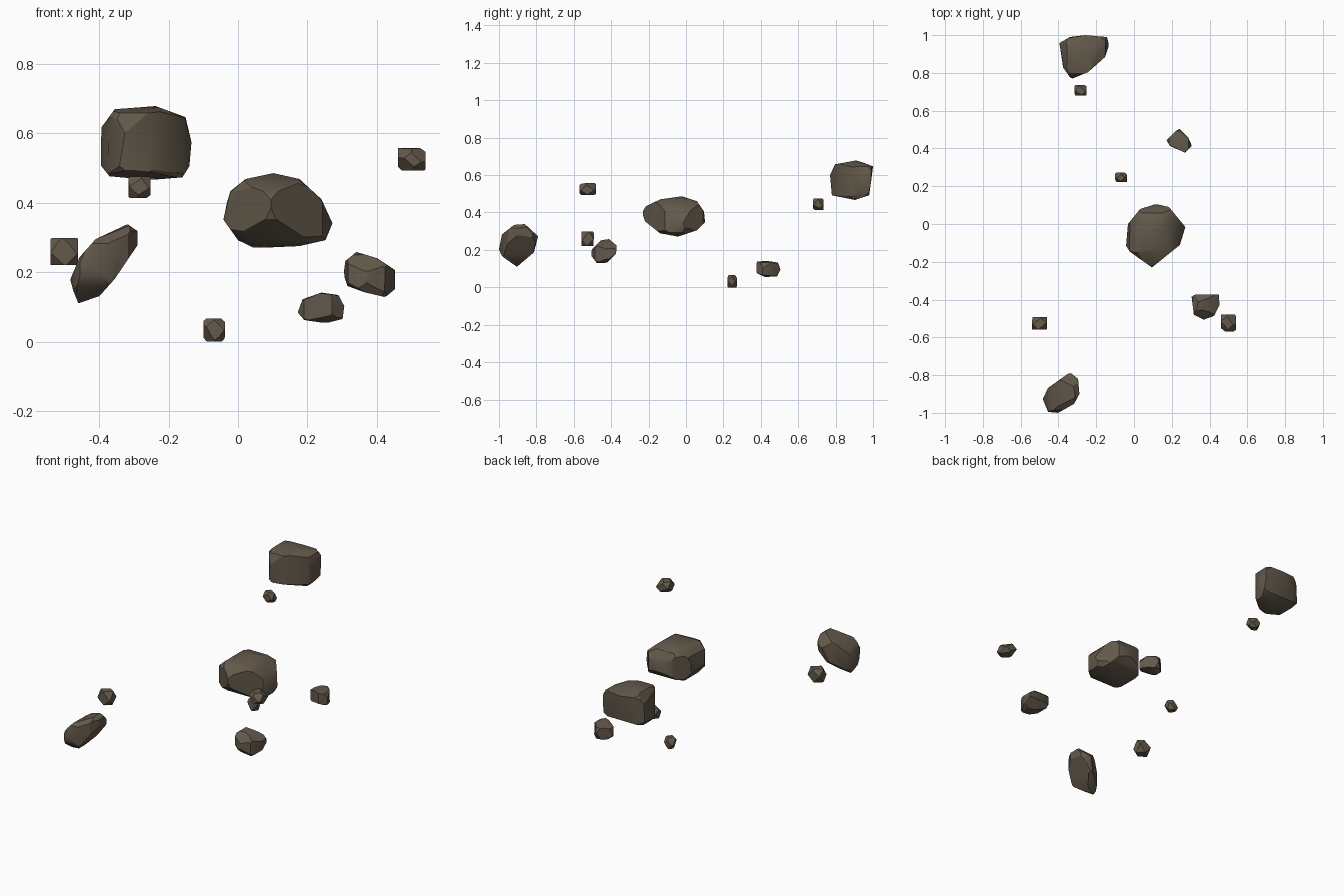
import bpy, bmesh, math, random
from mathutils import Vector

if "Cube" in bpy.data.objects:
    bpy.data.objects.remove(bpy.data.objects["Cube"])

stone = bpy.data.materials.new("brown_stone")
stone.diffuse_color = (0.125, 0.10, 0.07, 1)
stone.use_nodes = True
stone.node_tree.nodes["Principled BSDF"].inputs["Base Color"].default_value = stone.diffuse_color


def slice_off(bm, point, normal):
    """Cut away everything in front of a plane and cap the cut."""
    geom = bm.verts[:] + bm.edges[:] + bm.faces[:]
    cut = bmesh.ops.bisect_plane(bm, geom=geom, plane_co=point, plane_no=normal,
                                 clear_outer=True, dist=1e-5)["geom_cut"]
    edges = [e for e in cut if isinstance(e, bmesh.types.BMEdge) and e.is_boundary]
    if edges:
        bmesh.ops.holes_fill(bm, edges=edges, sides=0)


def block(lo, hi):
    bm = bmesh.new()
    bmesh.ops.create_cube(bm, size=1)
    for v in bm.verts:
        v.co = [(lo[i] + hi[i]) / 2 + v.co[i] * (hi[i] - lo[i]) for i in range(3)]
    return bm


def chip_corners(bm, lo, hi, depth, rng):
    """Knock a facet off each of the eight corners."""
    size = Vector(hi) - Vector(lo)
    mid = (Vector(hi) + Vector(lo)) / 2
    for sx in (-1, 1):
        for sy in (-1, 1):
            for sz in (-1, 1):
                n = Vector([s * rng.uniform(0.7, 1.3) / d for s, d in zip((sx, sy, sz), size)])
                n.normalize()
                far = max((v.co - mid).dot(n) for v in bm.verts)
                slice_off(bm, mid + n * far * (1 - depth * rng.uniform(0.7, 1.3)), n)


def finish(name, bm, merge):
    bmesh.ops.remove_doubles(bm, verts=bm.verts[:], dist=merge)
    hull = bmesh.ops.convex_hull(bm, input=bm.verts[:])
    junk = {g for g in hull["geom_interior"] + hull["geom_unused"]
            if isinstance(g, bmesh.types.BMVert)}
    bmesh.ops.delete(bm, geom=list(junk), context="VERTS")
    bmesh.ops.delete(bm, geom=[f for f in bm.faces if f not in set(hull["geom"])],
                     context="FACES_ONLY")
    bmesh.ops.dissolve_limit(bm, angle_limit=math.radians(4), verts=bm.verts[:],
                             edges=bm.edges[:])
    bmesh.ops.recalc_face_normals(bm, faces=bm.faces[:])
    mesh = bpy.data.meshes.new(name)
    bm.to_mesh(mesh)
    bm.free()
    mesh.materials.append(stone)
    ob = bpy.data.objects.new(name, mesh)
    bpy.context.collection.objects.link(ob)
    bpy.ops.object.select_all(action="DESELECT")
    ob.select_set(True)
    bpy.context.view_layer.objects.active = ob
    bpy.ops.object.shade_smooth_by_angle(angle=math.radians(32))


def carved_rock(name, front, side, top, depth=0.1, seed=1):
    """Carve a block by its front (x,z), side (y,z) and top (x,y) outlines."""
    xs, zs = zip(*front)
    ys = [p[0] for p in side]
    lo, hi = (min(xs), min(ys), min(zs)), (max(xs), max(ys), max(zs))
    bm = block(lo, hi)
    for outline, (a, b) in ((front, (0, 2)), (side, (1, 2)), (top, (0, 1))):
        mid = sum((Vector(p) for p in outline), Vector((0, 0))) / len(outline)
        for p, q in zip(outline, outline[1:] + outline[:1]):
            p, q = Vector(p), Vector(q)
            n = Vector((q.y - p.y, p.x - q.x))
            if n.dot(p - mid) < 0:
                n = -n
            point, normal = Vector((0, 0, 0)), Vector((0, 0, 0))
            point[a], point[b] = p
            normal[a], normal[b] = n
            slice_off(bm, point, normal.normalized())
    chip_corners(bm, lo, hi, depth, random.Random(seed))
    finish(name, bm, 0.05 * max(h - l for l, h in zip(lo, hi)))


def pebble(name, lo, hi, seed):
    bm = block(lo, hi)
    rng = random.Random(seed)
    chip_corners(bm, lo, hi, 0.36, rng)
    chip_corners(bm, lo, hi, 0.08, rng)
    finish(name, bm, 0.004)


# Large boxy rock at the back
carved_rock("back_rock",
    [(-.355, .669), (-.237, .678), (-.151, .646), (-.134, .574), (-.14, .505),
     (-.16, .473), (-.255, .465), (-.37, .476), (-.396, .508), (-.393, .617)],
    [(.77, .60), (.797, .658), (.914, .679), (1, .647), (.99, .567),
     (.979, .492), (.904, .467), (.78, .492)],
    [(-.395, .958), (-.339, .99), (-.26, 1), (-.143, .99), (-.132, .947),
     (-.153, .884), (-.243, .804), (-.333, .767), (-.376, .83)], 0.05, 3)

# Largest rock in the middle
carved_rock("middle_rock",
    [(-.045, .355), (-.022, .433), (.022, .468), (.102, .485), (.177, .468),
     (.24, .41), (.272, .341), (.252, .292), (.177, .275), (.047, .269), (0, .292)],
    [(-.235, .40), (-.214, .433), (-.139, .47), (-.021, .487), (.059, .46),
     (.096, .406), (.102, .348), (.059, .305), (-.043, .271), (-.139, .289), (-.219, .353)],
    [(-.042, -.116), (-.032, 0), (.032, .079), (.116, .106), (.185, .09),
     (.272, -.016), (.243, -.111), (.095, -.23), (-.021, -.148)], 0.07, 5)

# Long slanted rock at the front left
carved_rock("slanted_rock",
    [(-.485, .174), (-.456, .243), (-.41, .295), (-.318, .338), (-.289, .318),
     (-.289, .278), (-.355, .18), (-.399, .131), (-.459, .108)],
    [(-1, .203), (-.984, .283), (-.914, .338), (-.861, .338), (-.791, .273),
     (-.813, .187), (-.904, .11), (-.984, .166)],
    [(-.483, -.926), (-.455, -.868), (-.339, -.785), (-.296, -.82), (-.289, -.90),
     (-.317, -.952), (-.402, -1), (-.455, -.995)], 0.05, 7)

# Medium rocks on the right
carved_rock("front_right_rock",
    [(.304, .194), (.309, .232), (.341, .258), (.401, .24), (.452, .206),
     (.452, .151), (.424, .128), (.364, .142), (.315, .16)],
    [(-.508, .171), (-.503, .203), (-.455, .251), (-.412, .258), (-.372, .225),
     (-.372, .182), (-.422, .132), (-.476, .128)],
    [(.305, -.385), (.333, -.368), (.45, -.365), (.452, -.429), (.423, -.487),
     (.37, -.506), (.317, -.481)], 0.06, 9)
carved_rock("back_right_rock",
    [(.171, .085), (.186, .122), (.24, .141), (.289, .134), (.306, .102),
     (.301, .065), (.252, .053), (.191, .062)],
    [(.371, .096), (.38, .137), (.428, .142), (.492, .132), (.505, .096),
     (.487, .059), (.422, .055), (.38, .075)],
    [(.172, .444), (.238, .508), (.286, .46), (.307, .413), (.27, .378),
     (.19, .413)], 0.05, 11)

# Small loose pebbles
pebble("back_pebble", (-.315, .68, .413), (-.252, .735, .475), 21)
pebble("low_pebble", (-.10, .222, 0), (-.037, .272, .066), 22)
pebble("left_pebble", (-.54, -.558, .22), (-.46, -.493, .298), 23)
pebble("right_pebble", (.46, -.57, .493), (.54, -.48, .557), 24)
